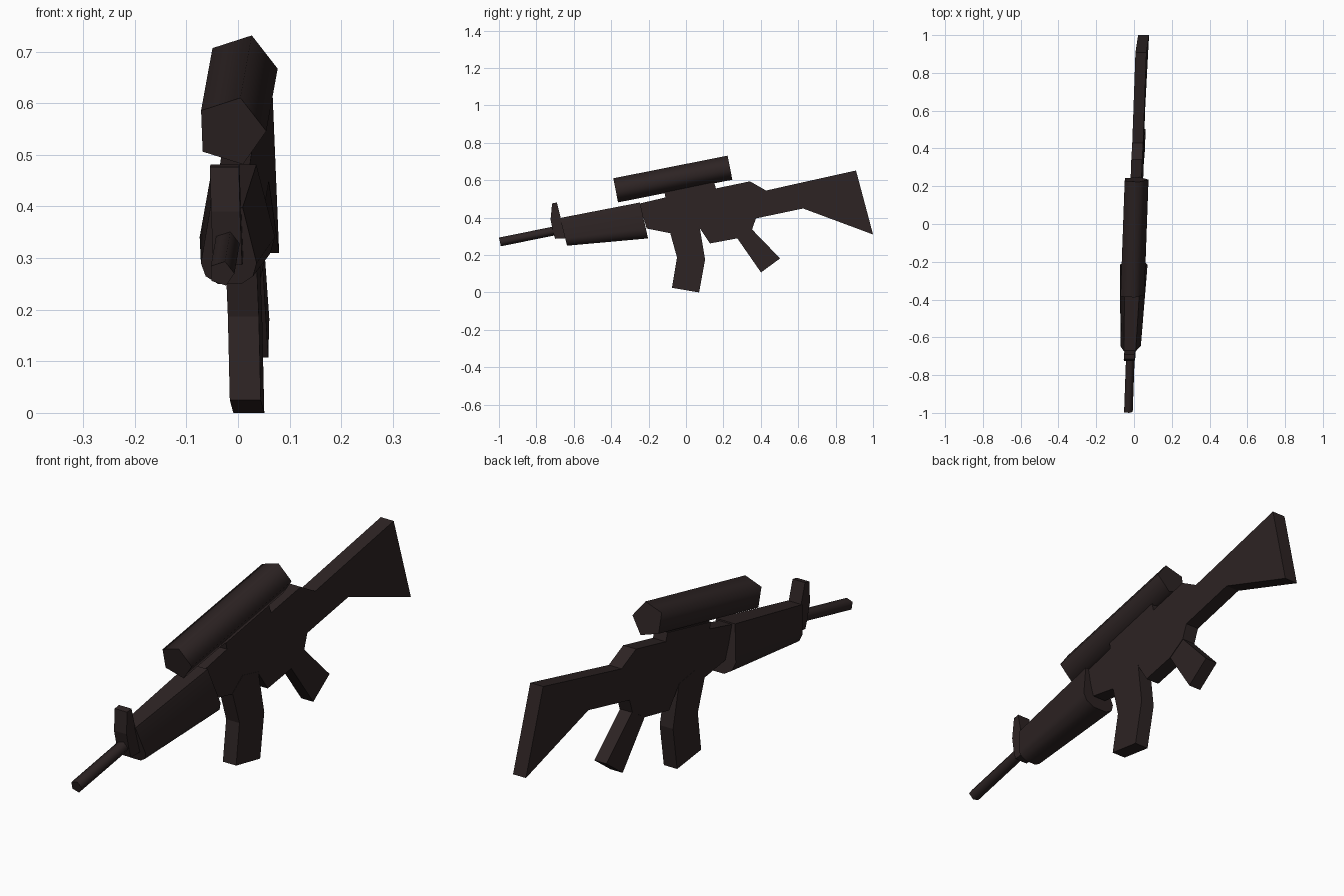
import bpy, bmesh, math
from mathutils import Vector

if "Cube" in bpy.data.objects:
    bpy.data.objects.remove(bpy.data.objects["Cube"])

mat = bpy.data.materials.new("dark brown")
mat.diffuse_color = (0.026, 0.017, 0.017, 1)
mat.use_nodes = True
mat.node_tree.nodes["Principled BSDF"].inputs["Base Color"].default_value = mat.diffuse_color


def centre(y, z):
    """The whole model is slightly yawed and rolled: x of its middle plane."""
    return 0.006 + 0.042 * y - 0.03 * (z - 0.4)


def loft(name, rings, smooth=None):
    """Skin closed rings of (x, y, z), cap both ends."""
    bm = bmesh.new()
    vs = [[bm.verts.new((x + centre(y, z), y, z)) for x, y, z in r] for r in rings]
    n = len(vs[0])
    for a, b in zip(vs, vs[1:]):
        for i in range(n):
            j = (i + 1) % n
            bm.faces.new((a[i], a[j], b[j], b[i]))
    bm.faces.new(vs[0][::-1])
    bm.faces.new(vs[-1])
    bmesh.ops.recalc_face_normals(bm, faces=bm.faces)
    me = bpy.data.meshes.new(name)
    bm.to_mesh(me)
    bm.free()
    me.materials.append(mat)
    ob = bpy.data.objects.new(name, me)
    bpy.context.collection.objects.link(ob)
    if smooth:
        bpy.ops.object.select_all(action='DESELECT')
        ob.select_set(True)
        bpy.context.view_layer.objects.active = ob
        bpy.ops.object.shade_smooth_by_angle(angle=math.radians(smooth))
    return ob


def plate(name, profile, half):
    """Side profile (y, z) given a thickness in x."""
    return loft(name, [[(s * half, y, z) for y, z in profile] for s in (-1, 1)])


def tube(name, start, end, r, sides=5):
    """Prism along a side-view axis, one corner pointing to +x."""
    a, b = Vector(start), Vector(end)
    d = (b - a).normalized()
    up = Vector((-d.y, d.x))
    rings = []
    for p in (a, b):
        ring = []
        for i in range(sides):
            t = 2 * math.pi * i / sides
            q = p + up * r * math.sin(t)
            ring.append((r * math.cos(t), q.x, q.y))
        rings.append(ring)
    return loft(name, rings, 80)


# receiver and stock in one slab
plate("receiver_and_stock", [
    (-0.25, 0.475), (-0.11, 0.508), (-0.115, 0.535), (0.15, 0.59), (0.16, 0.556),
    (0.342, 0.594), (0.428, 0.545), (0.909, 0.652), (1.0, 0.31), (0.626, 0.449),
    (0.374, 0.396), (0.353, 0.337), (0.273, 0.289), (0.128, 0.262), (0.075, 0.342),
    (-0.08, 0.316), (-0.21, 0.342)], 0.029)

# magazine and rear grip
plate("magazine", [
    (-0.085, 0.32), (-0.048, 0.187), (-0.075, 0.025), (0.07, 0.0),
    (0.102, 0.176), (0.073, 0.35), (-0.02, 0.37)], 0.03)
plate("rear_grip", [
    (0.26, 0.31), (0.33, 0.36), (0.353, 0.337), (0.503, 0.182), (0.401, 0.107)], 0.027)

# flared hand guard, narrow on top
section = [(0.58, 1), (1, 0.27), (0.85, 0.1), (0.42, 0)]
section += [(-x, t) for x, t in reversed(section)]


def guard_ring(top, bottom, w):
    t, b = Vector(top), Vector(bottom)
    return [(x * w, *(b.lerp(t, f))) for x, f in section]


loft("hand_guard", [guard_ring((-0.674, 0.398), (-0.636, 0.25), 0.054),
                    guard_ring((-0.246, 0.481), (-0.203, 0.289), 0.073)], 50)

# barrel and front sight post
tube("barrel", (-0.995, 0.27), (-0.66, 0.338), 0.025)
plate("front_sight", [
    (-0.716, 0.476), (-0.69, 0.481), (-0.668, 0.39), (-0.64, 0.29), (-0.70, 0.287),
    (-0.71, 0.32), (-0.724, 0.39)], 0.028)

# scope tube and the block holding it
tube("scope", (-0.376, 0.546), (0.235, 0.667), 0.069)
plate("scope_mount", [(-0.11, 0.51), (-0.112, 0.56), (0.145, 0.61), (0.16, 0.55)], 0.022)
